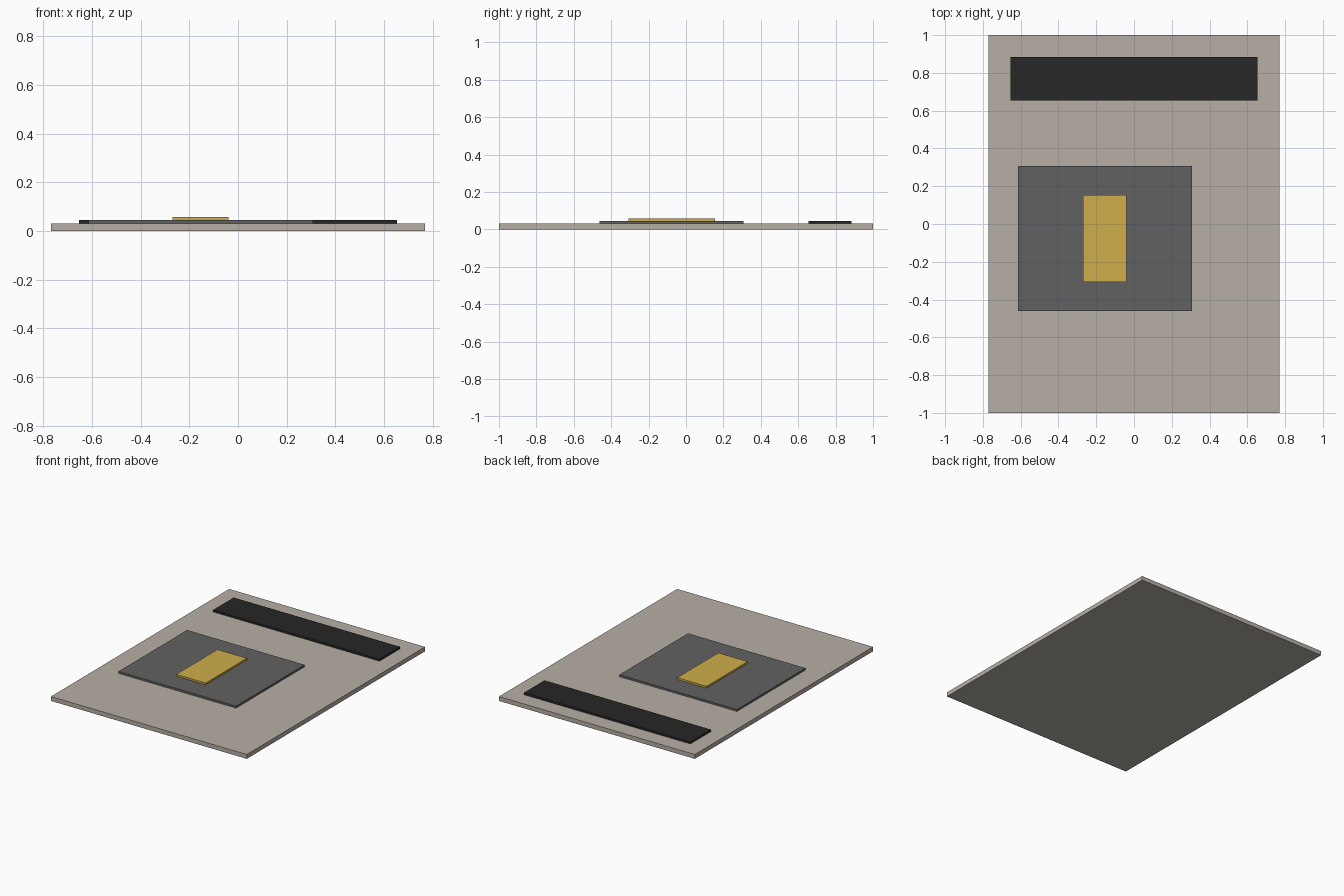
import bpy

if "Cube" in bpy.data.objects:
    bpy.data.objects.remove(bpy.data.objects["Cube"])

U = 2 / 13  # layout module: the base plate is 10 x 13 modules


def material(name, color):
    m = bpy.data.materials.new(name)
    m.diffuse_color = (*color, 1)
    m.use_nodes = True
    m.node_tree.nodes["Principled BSDF"].inputs["Base Color"].default_value = m.diffuse_color
    return m


def slab(name, x, y, z, mat):
    """Box spanning the given (min, max) ranges; x and y in modules."""
    lo = (x[0] * U, y[0] * U, z[0])
    hi = (x[1] * U, y[1] * U, z[1])
    bpy.ops.mesh.primitive_cube_add(size=1, location=[(a + b) / 2 for a, b in zip(lo, hi)])
    ob = bpy.context.object
    ob.name = name
    ob.scale = [b - a for a, b in zip(lo, hi)]
    bpy.ops.object.transform_apply(location=False, rotation=False, scale=True)
    ob.data.materials.append(mat)
    return ob


stone = material("warm_grey", (0.47, 0.43, 0.38))
black = material("black", (0.02, 0.02, 0.02))
dark = material("dark_grey", (0.12, 0.12, 0.12))
gold = material("gold", (0.62, 0.42, 0.07))

BASE, PANEL, TOP = 0.031, 0.045, 0.058  # top heights of the stacked layers

# Base plate
slab("base_plate", (-5, 5), (-6.5, 6.5), (0, BASE), stone)
# Long strip along the back edge
slab("back_strip", (-4.25, 4.25), (4.25, 5.75), (BASE, PANEL), black)
# Off-centre panel with a raised gold block
slab("panel", (-4, 2), (-3, 2), (BASE, PANEL), dark)
slab("gold_block", (-1.75, -0.25), (-2, 1), (PANEL, TOP), gold)
